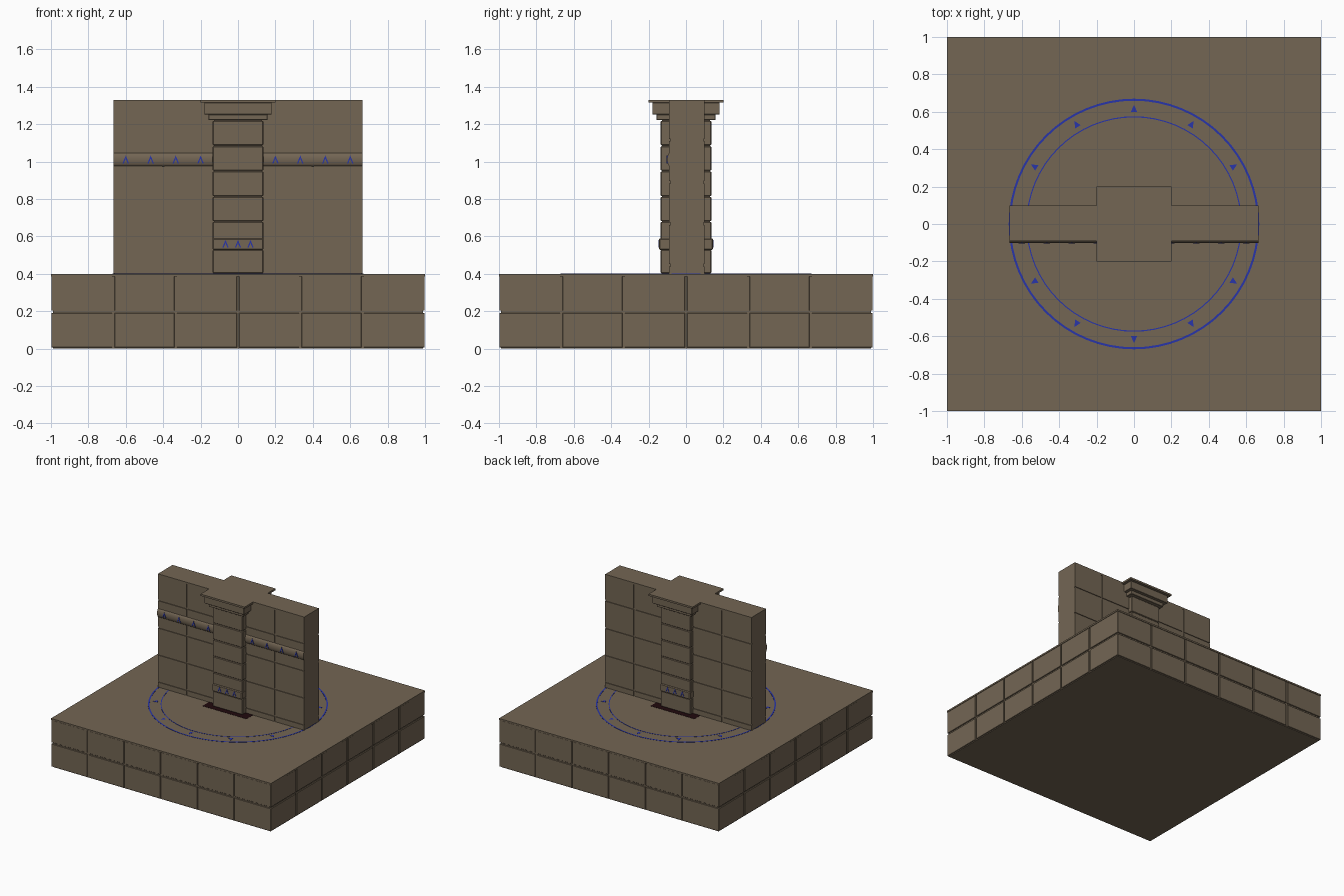
import bpy, bmesh, math
from mathutils import Matrix, Vector

if "Cube" in bpy.data.objects:
    bpy.data.objects.remove(bpy.data.objects["Cube"], do_unlink=True)


def material(name, r, g, b):
    m = bpy.data.materials.new(name)
    m.diffuse_color = (r, g, b, 1)
    m.use_nodes = True
    bsdf = m.node_tree.nodes["Principled BSDF"]
    bsdf.inputs["Base Color"].default_value = (r, g, b, 1)
    bsdf.inputs["Roughness"].default_value = 0.9
    return m


STONE = material("brown stone", 0.172, 0.132, 0.088)
BLUE = material("rune blue", 0.022, 0.036, 0.40)
DARK = material("dark red", 0.015, 0.003, 0.004)


def finish(name, bm, mat, bevel=0):
    bmesh.ops.recalc_face_normals(bm, faces=bm.faces)
    mesh = bpy.data.meshes.new(name)
    bm.to_mesh(mesh)
    bm.free()
    mesh.materials.append(mat)
    ob = bpy.data.objects.new(name, mesh)
    bpy.context.collection.objects.link(ob)
    if bevel:
        mod = ob.modifiers.new("worn edges", "BEVEL")
        mod.width = bevel
        mod.segments = 1
    return ob


def boxes(name, spans, mat, bevel=0):
    """One object from boxes given as (x0, x1, y0, y1, z0, z1)."""
    bm = bmesh.new()
    for x0, x1, y0, y1, z0, z1 in spans:
        mid = Vector((x0 + x1, y0 + y1, z0 + z1)) / 2
        size = Matrix.Diagonal((x1 - x0, y1 - y0, z1 - z0, 1))
        bmesh.ops.create_cube(bm, size=1, matrix=Matrix.Translation(mid) @ size)
    return finish(name, bm, mat, bevel)


def prisms(name, outline, matrices, depth, mat):
    """Copies of a flat outline, extruded along its local z."""
    bm = bmesh.new()
    for mx in matrices:
        face = bm.faces.new([bm.verts.new(mx @ Vector((x, y, 0))) for x, y in outline])
        out = bmesh.ops.extrude_face_region(bm, geom=[face])
        moved = [v for v in out["geom"] if isinstance(v, bmesh.types.BMVert)]
        bmesh.ops.translate(bm, verts=moved, vec=mx.to_3x3() @ Vector((0, 0, depth)))
    return finish(name, bm, mat)


def pairs(cuts):
    return list(zip(cuts, cuts[1:]))


G = 0.006  # half the joint width

# Plinth: recessed core, facing blocks on four sides, plain top
FLOOR = 0.4
boxes("plinth_core", [(-0.99, 0.99, -0.99, 0.99, 0, 0.39)], STONE)
boxes("plinth_top", [(-1, 1, -1, 1, 0.387, FLOOR)], STONE)
columns = pairs([i / 3 - 1 for i in range(7)])
facing = []
for z0, z1 in ((0.006, 0.197 - G), (0.197 + G, 0.387)):
    for a, b in columns:
        a = a + G if a > -0.99 else -0.998
        b = b - G if b < 0.99 else 0.998
        for s0, s1 in ((-0.998, -0.96), (0.96, 0.998)):
            facing.append((a, b, s0, s1, z0, z1))
            facing.append((s0, s1, a, b, z0, z1))
boxes("plinth_blocks", facing, STONE, 0.002)

# Wall: recessed core with block courses front and back
W, TOP, FRONT, BACK = 0.665, 1.33, -0.09, 0.1
PLATE = 0.015
boxes("wall_core", [(-W, W, FRONT + 0.006, BACK - 0.006, FLOOR, TOP - PLATE)], STONE)
courses = pairs([FLOOR - G, 0.446, 0.668, 0.89, 1.115, TOP - PLATE + G])
bays = pairs([-W - G, -0.4, 0, 0.4, W + G])
boxes("wall_blocks", [(a + G, b - G, y0, y1, z0 + G, z1 - G)
                      for a, b in bays for z0, z1 in courses
                      for y0, y1 in ((FRONT, FRONT + 0.006), (BACK - 0.006, BACK))],
      STONE)

# Gently bulging rune band along the front of the wall
arc = [(FRONT + 0.005 - 0.016 * math.sin(math.pi * i / 10),
        1.011 - 0.036 * math.cos(math.pi * i / 10)) for i in range(11)]
along_x = Matrix(((0, 0, 1, -W), (1, 0, 0, 0), (0, 1, 0, 0), (0, 0, 0, 1)))
prisms("wall_rune_band", arc, [along_x], 2 * W, STONE)
bpy.ops.object.select_all(action="DESELECT")
band = bpy.data.objects["wall_rune_band"]
band.select_set(True)
bpy.context.view_layer.objects.active = band
bpy.ops.object.shade_smooth_by_angle(angle=math.radians(40))

# One cross-shaped plate tops both wall and pillar
C = 0.2
cross = [(-W, FRONT), (-C, FRONT), (-C, -C), (C, -C), (C, FRONT), (W, FRONT),
         (W, BACK), (C, BACK), (C, C), (-C, C), (-C, BACK), (-W, BACK)]
prisms("top_plate", cross, [Matrix.Translation((0, 0, TOP - PLATE))], PLATE, STONE)

# Central pillar with courses, rune band and stepped capital
P = 0.135
boxes("pillar_core", [(-0.128, 0.128, -0.128, 0.128, FLOOR, 1.23)], STONE)
drums = pairs([FLOOR, 0.53, 0.68, 0.813, 0.95, 1.085, 1.22])
boxes("pillar_blocks", [(-P, P, -P, P, a + 0.002, b - 0.002) for a, b in drums],
      STONE, 0.004)
boxes("pillar_rune_band", [(-P - 0.001, P + 0.001, -0.144, 0.144, 0.528, 0.59)],
      STONE, 0.006)
boxes("capital_steps", [(-r, r, -r, r, z0, z1) for r, z0, z1 in
                        ((0.157, 1.222, 1.252), (0.18, 1.252, TOP - PLATE))],
      STONE, 0.002)
boxes("pillar_foot_plate", [(-0.2, 0.2, -0.175, 0.175, FLOOR - 0.004, 0.4015)], DARK)

# Upright chevron runes on the bands
chevron = [(-0.017, -0.02), (0, 0.022), (0.017, -0.02),
           (0.010, -0.02), (0, 0.005), (-0.010, -0.02)]
upright = Matrix.Rotation(math.pi / 2, 4, "X")
turn = Matrix.Rotation(math.pi, 4, "Z")
wall_spots = [Matrix.Translation((s * x, -0.096, 1.011)) @ upright
              for s in (-1, 1) for x in (0.2, 0.333, 0.467, 0.6)]
prisms("wall_runes", chevron, wall_spots, 0.007, BLUE)
pillar_spots = [t @ Matrix.Translation((x, -0.143, 0.56)) @ upright
                for t in (Matrix.Identity(4), turn) for x in (-0.067, 0, 0.067)]
prisms("pillar_runes", chevron, pillar_spots, 0.003, BLUE)

# Floor circle: two thin rings and outward pointing marks
for name, inner, outer in (("outer_ring", 0.659, 0.67), ("inner_ring", 0.57, 0.576)):
    bm = bmesh.new()
    n = 64
    loops = []
    for r, z in ((inner, 0.398), (outer, 0.398), (outer, 0.4015), (inner, 0.4015)):
        loops.append([bm.verts.new((r * math.cos(math.tau * i / n),
                                    r * math.sin(math.tau * i / n), z))
                      for i in range(n)])
    for k in range(4):
        a, b = loops[k], loops[(k + 1) % 4]
        for i in range(n):
            j = (i + 1) % n
            bm.faces.new((a[i], a[j], b[j], b[i]))
    finish(name, bm, BLUE)

marks = [Matrix.Rotation(math.tau * i / 12, 4, "Z") @ Matrix.Translation((0, 0.615, 0.398))
         for i in range(12) if i not in (3, 9)]
prisms("floor_marks", [(-0.017, -0.015), (0.017, -0.015), (0, 0.022)], marks, 0.0035, BLUE)
